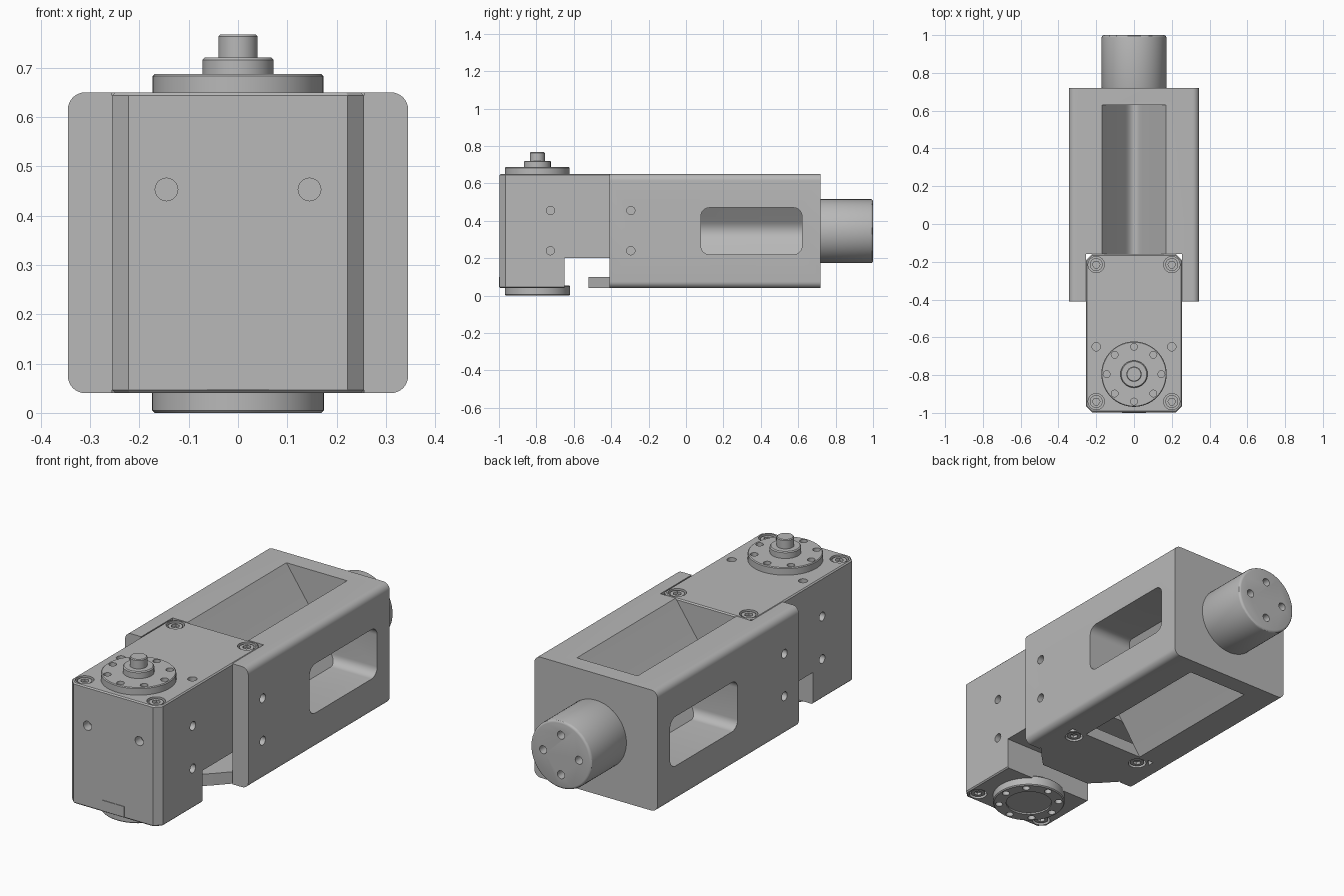
import bpy, bmesh
from math import sin, cos, pi, radians

cube = bpy.data.objects.get("Cube")
if cube:
    bpy.data.objects.remove(cube)

grey = bpy.data.materials.new("machined_grey")
grey.use_nodes = True
COLOUR = (0.48, 0.48, 0.48, 1)
grey.diffuse_color = COLOUR
grey.node_tree.nodes["Principled BSDF"].inputs["Base Color"].default_value = COLOUR


def prism(name, pts, a, b, axis):
    """Extrude a 2D profile from a to b along an axis."""
    place = {"X": lambda p, t: (t, p[0], p[1]),
             "Y": lambda p, t: (p[0], t, p[1]),
             "Z": lambda p, t: (p[0], p[1], t)}[axis]
    bm = bmesh.new()
    low = [bm.verts.new(place(p, a)) for p in pts]
    high = [bm.verts.new(place(p, b)) for p in pts]
    bm.faces.new(low)
    bm.faces.new(high)
    n = len(pts)
    for i in range(n):
        j = (i + 1) % n
        bm.faces.new((low[i], low[j], high[j], high[i]))
    bmesh.ops.recalc_face_normals(bm, faces=bm.faces)
    mesh = bpy.data.meshes.new(name)
    bm.to_mesh(mesh)
    bm.free()
    mesh.materials.append(grey)
    ob = bpy.data.objects.new(name, mesh)
    bpy.context.collection.objects.link(ob)
    return ob


def circle(cx, cy, r, n=48):
    return [(cx + r * cos(2 * pi * i / n), cy + r * sin(2 * pi * i / n)) for i in range(n)]


def rect(x0, x1, y0, y1):
    return [(x0, y0), (x1, y0), (x1, y1), (x0, y1)]


def chamfered(x0, x1, y0, y1, c):
    return [(x0 + c, y0), (x1 - c, y0), (x1, y0 + c), (x1, y1 - c),
            (x1 - c, y1), (x0 + c, y1), (x0, y1 - c), (x0, y0 + c)]


def rounded(x0, x1, y0, y1, r, seg=8):
    pts = []
    corners = [(x1 - r, y1 - r), (x0 + r, y1 - r), (x0 + r, y0 + r), (x1 - r, y0 + r)]
    for q, (cx, cy) in enumerate(corners):
        for i in range(seg + 1):
            t = (q + i / seg) * pi / 2
            pts.append((cx + r * cos(t), cy + r * sin(t)))
    return pts


def curve(p, c, q, n=10):
    """Soft corner from p to q around control point c."""
    return [tuple((1 - t) ** 2 * p[k] + 2 * t * (1 - t) * c[k] + t * t * q[k] for k in (0, 1))
            for t in (i / n for i in range(n + 1))]


def apply_mod(ob, mod):
    bpy.ops.object.select_all(action="DESELECT")
    bpy.context.view_layer.objects.active = ob
    ob.select_set(True)
    bpy.ops.object.modifier_apply(modifier=mod.name)


def boolean(ob, cutters, operation="DIFFERENCE"):
    for c in cutters:
        mod = ob.modifiers.new("cut", "BOOLEAN")
        mod.operation, mod.solver, mod.object = operation, "EXACT", c
        apply_mod(ob, mod)
        bpy.data.objects.remove(c)


def bevel(ob, width, segments=1):
    mod = ob.modifiers.new("edge", "BEVEL")
    mod.width, mod.segments = width, segments
    mod.limit_method, mod.angle_limit = "ANGLE", radians(60)
    apply_mod(ob, mod)


def hole(x, y, r, a, b, axis="Z"):
    return prism("cutter", circle(x, y, r, 24), a, b, axis)


MID = 0.345          # height of the long axis
BOT, TOP = 0.04, 0.65
AXLE = -0.795        # y of the output axle
SIDE_Z = (0.24, 0.455)

# Servo body with chamfered corners, rear underside relief and screw holes
servo = prism("servo_body", chamfered(-0.255, 0.255, -0.997, -0.16, 0.033), BOT, TOP, "Z")
bevel(servo, 0.006)
cuts = [prism("cutter", rect(-0.65, 0, 0, 0.2), -1, 1, "X")]
for s in (-1, 1):
    cuts.append(hole(s * 0.145, 0.453, 0.023, -1.1, -0.95, "Y"))
    cuts.append(hole(s * 0.2, -0.65, 0.022, 0.6, 0.8))
    cuts.append(hole(s * 0.2, -0.94, 0.043, 0, 0.07))
    for y in (-0.94, -0.215):
        cuts.append(hole(s * 0.2, y, 0.043, 0.62, 0.8))
    for z in SIDE_Z:
        cuts.append(hole(-0.725, z, 0.022, s * 0.21, s * 0.4, "X"))
boolean(servo, cuts)

# Rear bottom cover, tapered towards the front
half = [(0.14, -0.52), (0.2, -0.46), (0.255, -0.4), (0.255, -0.193), (0.222, -0.16)]
cover = prism("bottom_cover", half + [(-x, y) for x, y in reversed(half)], BOT, 0.1, "Z")
boolean(cover, [hole(s * 0.2, -0.215, 0.043, 0, 0.07) for s in (-1, 1)])

# Cable port panel
port = prism("port_panel", rect(-0.063, 0.063, 0.046, 0.1), -1.0, -0.99, "Y")

# Socket screws, top and bottom
screws = []
for s in (-1, 1):
    for y in (-0.94, -0.215):
        for a, b, c, d in ((0.6, 0.645, 0.632, 0.7), (0.045, 0.09, 0, 0.058)):
            screw = prism("socket_screw", circle(s * 0.2, y, 0.034, 24), a, b, "Z")
            boolean(screw, [prism("cutter", circle(s * 0.2, y, 0.02, 6), c, d, "Z")])
            screws.append(screw)


def ring_holes(a, b):
    return [hole(0.145 * cos(i * pi / 4), AXLE + 0.145 * sin(i * pi / 4), 0.018, a, b)
            for i in range(8)]


# Output flange, hub and shaft
flange = prism("output_flange", circle(0, AXLE, 0.173, 64), 0.64, 0.687, "Z")
bevel(flange, 0.004)
boolean(flange, ring_holes(0.66, 0.8))
hub = prism("output_hub", circle(0, AXLE, 0.072), 0.68, 0.721, "Z")
bevel(hub, 0.005)
shaft = prism("output_shaft", circle(0, AXLE, 0.04), 0.71, 0.767, "Z")
bevel(shaft, 0.004)

# Idler flange underneath with shallow centre recess
idler = prism("idler_flange", circle(0, AXLE, 0.174, 64), 0, 0.055, "Z")
bevel(idler, 0.005)
boolean(idler, ring_holes(-0.1, 0.03) + [prism("cutter", circle(0, AXLE, 0.11), -0.1, 0.008, "Z")])

# Link bracket: rounded bar with servo pocket
bracket = prism("link_bracket", rounded(-0.345, 0.345, BOT, TOP, 0.035), -0.41, 0.72, "Y")
cuts = [prism("cutter", rect(-0.255, 0.255, -0.5, -0.16), -0.5, 1, "Z")]
for s in (-1, 1):
    # V-shaped trough, above and below
    dz = (TOP - MID) * s
    v = [(0.17, MID + dz), (0.17, MID + 2 * dz), (-0.17, MID + 2 * dz), (-0.17, MID + dz)]
    v += curve((-0.045, MID + s * 0.125), (0, MID + s * 0.06), (0.045, MID + s * 0.125))
    cuts.append(prism("cutter", v, -0.3, 0.63, "Y"))
    # Side window ending in a V against the cross web
    w = [(s * 0.117, 0.47), (s * 0.5, 0.47), (s * 0.5, 0.22), (s * 0.117, 0.22)]
    w += curve((s * 0.065, MID - 0.05), (s * 0.03, MID), (s * 0.065, MID + 0.05))
    window = prism("cutter", w, 0, 0.7, "Y")
    boolean(window, [prism("cutter", rounded(0.08, 0.62, 0.22, 0.47, 0.045), -1, 1, "X")], "INTERSECT")
    cuts.append(window)
    for z in SIDE_Z:
        cuts.append(hole(-0.295, z, 0.022, s * 0.28, s * 0.5, "X"))
boolean(bracket, cuts)

# Round end boss with four holes
boss = prism("end_boss", circle(0, MID, 0.171, 64), 0.71, 1, "Y")
bevel(boss, 0.012, 3)
boolean(boss, [hole(0.1 * cos(i * pi / 2), MID + 0.1 * sin(i * pi / 2), 0.02, 0.95, 1.1, "Y")
               for i in range(4)])

# Smooth the round parts, keep edges sharp
parts = [servo, cover, port, flange, hub, shaft, idler, bracket, boss] + screws
bpy.ops.object.select_all(action="DESELECT")
for ob in parts:
    ob.select_set(True)
bpy.context.view_layer.objects.active = servo
bpy.ops.object.shade_smooth_by_angle(angle=radians(30))
